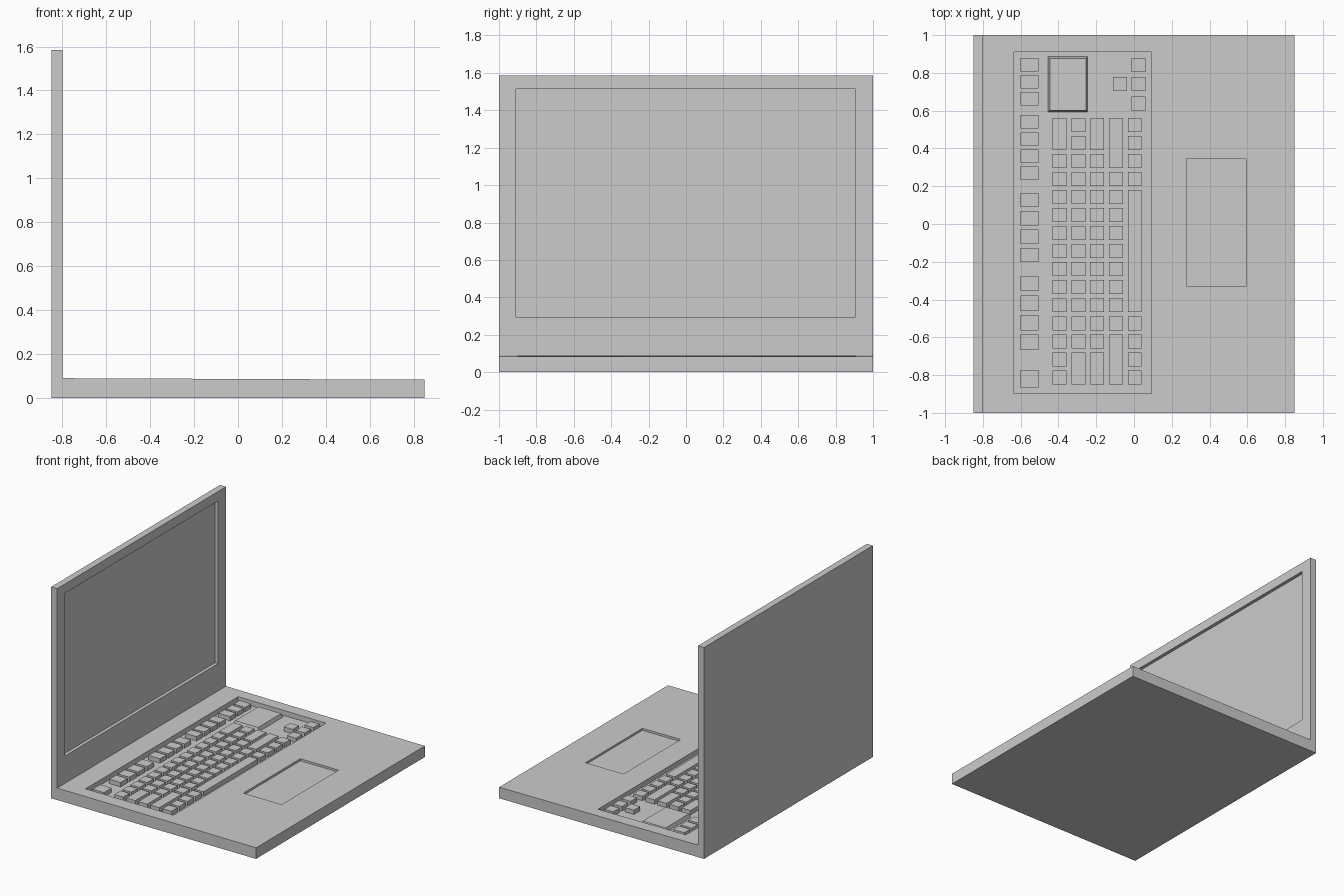
import bpy, bmesh
from mathutils import Matrix, Vector

if "Cube" in bpy.data.objects:
    bpy.data.objects.remove(bpy.data.objects["Cube"])


def add_box(bm, lo, hi):
    """Add an axis-aligned box between two corners; returns its vertices."""
    lo, hi = Vector(lo), Vector(hi)
    mat = Matrix.Translation((lo + hi) / 2) @ Matrix.Diagonal((*(hi - lo), 1))
    return bmesh.ops.create_cube(bm, size=1, matrix=mat)["verts"]


def make_object(name, bm):
    mesh = bpy.data.meshes.new(name)
    bmesh.ops.recalc_face_normals(bm, faces=bm.faces)
    bm.to_mesh(mesh)
    bm.free()
    obj = bpy.data.objects.new(name, mesh)
    bpy.context.collection.objects.link(obj)
    return obj


def boxes(name, corner_pairs):
    bm = bmesh.new()
    for lo, hi in corner_pairs:
        add_box(bm, lo, hi)
    return make_object(name, bm)


def cut(obj, lo, hi):
    """Sink a rectangular pocket into an object."""
    cutter = boxes("pocket_cutter", [(lo, hi)])
    cutter.hide_render = True
    mod = obj.modifiers.new("pocket", "BOOLEAN")
    mod.operation, mod.solver, mod.object = "DIFFERENCE", "EXACT", cutter
    bpy.context.view_layer.objects.active = obj
    bpy.ops.object.modifier_apply(modifier=mod.name)
    bpy.data.objects.remove(cutter)


FLOOR, KEY_TOP = 0.05, 0.083

# Base: gently sloping deck, extruded across the width
bm = bmesh.new()
profile = [(-0.85, 0), (0.85, 0), (0.85, 0.083), (-0.80, 0.09), (-0.85, 0.09)]
face = bm.faces.new([bm.verts.new((x, -1, z)) for x, z in profile])
side = bmesh.ops.extrude_face_region(bm, geom=[face])["geom"]
bmesh.ops.translate(bm, vec=(0, 2, 0),
                    verts=[g for g in side if isinstance(g, bmesh.types.BMVert)])
base = make_object("base", bm)
cut(base, (-0.636, -0.897, FLOOR), (0.093, 0.91, 0.2))     # keyboard tray
cut(base, (0.277, -0.332, 0.069), (0.594, 0.343, 0.2))     # touchpad

# Lid with recessed screen
lid = boxes("lid", [((-0.85, -1, 0.09), (-0.80, 1, 1.585))])
cut(lid, (-0.825, -0.908, 0.295), (-0.7, 0.905, 1.515))

# Main keys: each column lists (first row, last row) of the wide keys
PITCH, KEY, Y_TOP = 0.0955, 0.074, 0.562
wide_keys = [[(0, 1)], [(13, 14)], [(0, 1), (13, 14)], [(0, 2), (12, 14)], [(4, 10)]]
keys = []
for col, wide in enumerate(wide_keys):
    x = -0.431 + col * 0.0995
    taken = {r for a, b in wide for r in range(a, b + 1)}
    spans = wide + [(r, r) for r in range(15) if r not in taken]
    for a, b in spans:
        keys.append(((x, Y_TOP - b * PITCH - KEY, FLOOR - 0.005),
                     (x + KEY, Y_TOP - a * PITCH, KEY_TOP)))
boxes("main_keys", keys)

# Function keys in groups along the back: (centre y of first, pitch, count, length)
groups = [(0.843, 0.090, 3, 0.070), (0.541, 0.091, 4, 0.071),
          (0.127, 0.097, 4, 0.076), (-0.315, 0.104, 4, 0.082), (-0.82, 0, 1, 0.092)]
keys = []
for start, pitch, count, length in groups:
    for i in range(count):
        y = start - i * pitch
        keys.append(((-0.601, y - length / 2, FLOOR - 0.005),
                     (-0.506, y + length / 2, KEY_TOP)))
boxes("function_keys", keys)

# Arrow keys
boxes("arrow_keys", [((x, y - 0.037, FLOOR - 0.005), (x + KEY, y + 0.037, KEY_TOP))
                     for x, y in [(-0.013, 0.843), (-0.013, 0.74),
                                  (-0.013, 0.637), (-0.112, 0.74)]])

# Raised plate with tapered sides
bm = bmesh.new()
verts = add_box(bm, (-0.456, 0.592, FLOOR - 0.005), (-0.245, 0.887, 0.078))
centre = Vector((-0.35, 0.74, 0))
for v in verts:
    if v.co.z > FLOOR:
        v.co.x += 0.01 if v.co.x < centre.x else -0.01
        v.co.y += 0.01 if v.co.y < centre.y else -0.01
make_object("side_plate", bm)
